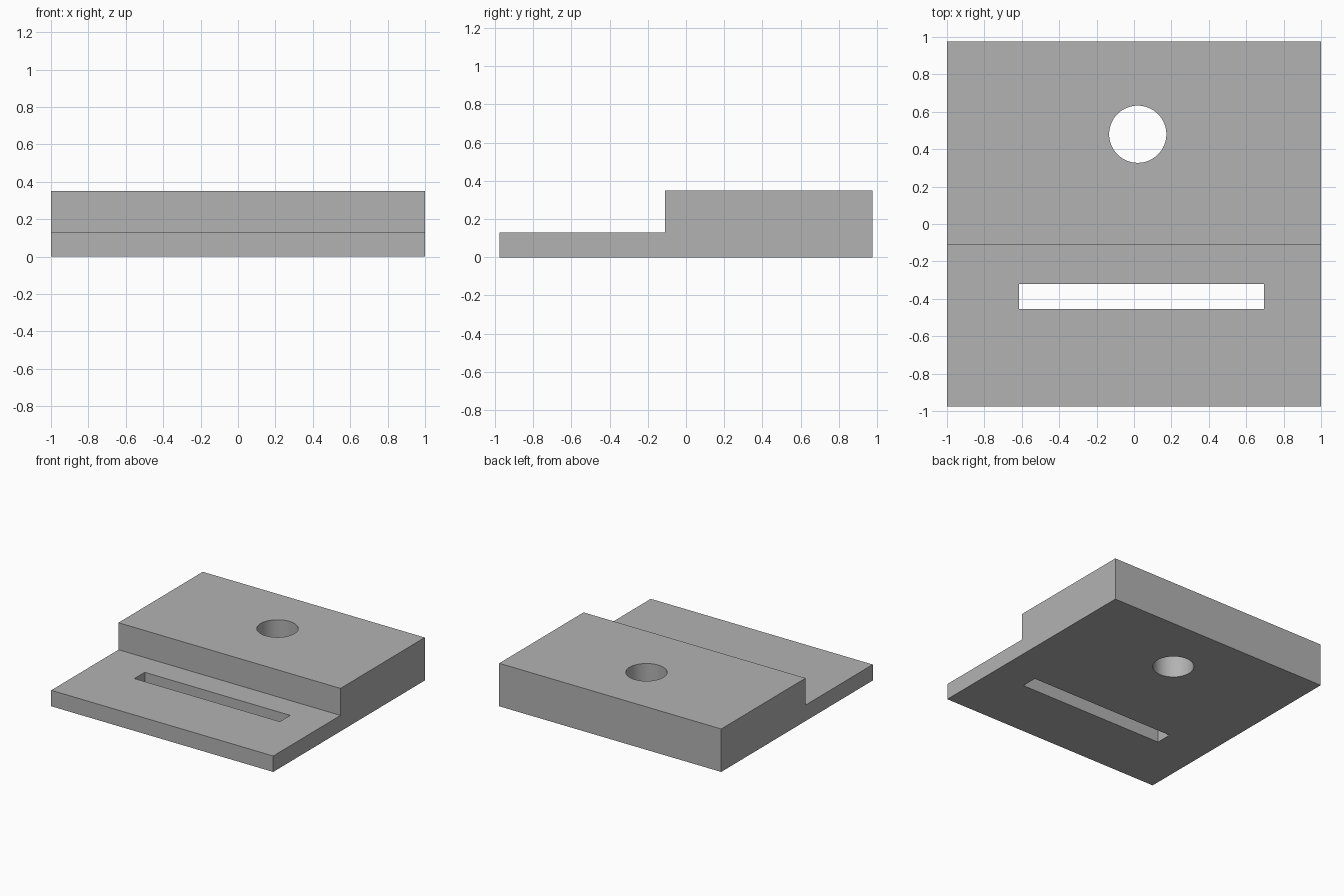
import bpy, bmesh
from mathutils import Matrix

cube = bpy.data.objects.get("Cube")
if cube:
    bpy.data.objects.remove(cube, do_unlink=True)

grey = bpy.data.materials.new("plain_grey")
grey.use_nodes = True
colour = (0.45, 0.45, 0.45, 1)
grey.diffuse_color = colour
grey.node_tree.nodes["Principled BSDF"].inputs["Base Color"].default_value = colour


def make_object(name, bm):
    bmesh.ops.recalc_face_normals(bm, faces=bm.faces)
    mesh = bpy.data.meshes.new(name)
    bm.to_mesh(mesh)
    bm.free()
    mesh.materials.append(grey)
    obj = bpy.data.objects.new(name, mesh)
    bpy.context.collection.objects.link(obj)
    return obj


# Stepped plate: side profile (y, z) extruded along x
profile = [(-0.975, 0), (0.975, 0), (0.975, 0.35),
           (-0.11, 0.35), (-0.11, 0.13), (-0.975, 0.13)]
bm = bmesh.new()
side = bm.faces.new([bm.verts.new((-1, y, z)) for y, z in profile])
swept = bmesh.ops.extrude_face_region(bm, geom=[side])["geom"]
bmesh.ops.translate(bm, vec=(2, 0, 0),
                    verts=[v for v in swept if isinstance(v, bmesh.types.BMVert)])
plate = make_object("stepped_plate", bm)

# Round hole through the thick half
bm = bmesh.new()
bmesh.ops.create_cone(bm, cap_ends=True, segments=64, radius1=0.153, radius2=0.153,
                      depth=1, matrix=Matrix.Translation((0.02, 0.48, 0.2)))
hole = make_object("hole_cutter", bm)

# Long slot through the thin half
bm = bmesh.new()
bmesh.ops.create_cube(bm, size=1, matrix=Matrix.Translation((0.04, -0.388, 0.2))
                      @ Matrix.Diagonal((1.31, 0.133, 1, 1)))
slot = make_object("slot_cutter", bm)

# Cut both openings, then discard the cutters
bpy.context.view_layer.objects.active = plate
plate.select_set(True)
for cutter in (hole, slot):
    cutter.hide_render = True
    cut = plate.modifiers.new(cutter.name, "BOOLEAN")
    cut.operation = "DIFFERENCE"
    cut.solver = "EXACT"
    cut.object = cutter
    bpy.ops.object.modifier_apply(modifier=cut.name)
    bpy.data.objects.remove(cutter, do_unlink=True)

# Smooth hole wall, sharp edges everywhere else
bpy.ops.object.shade_smooth_by_angle(angle=0.5)
